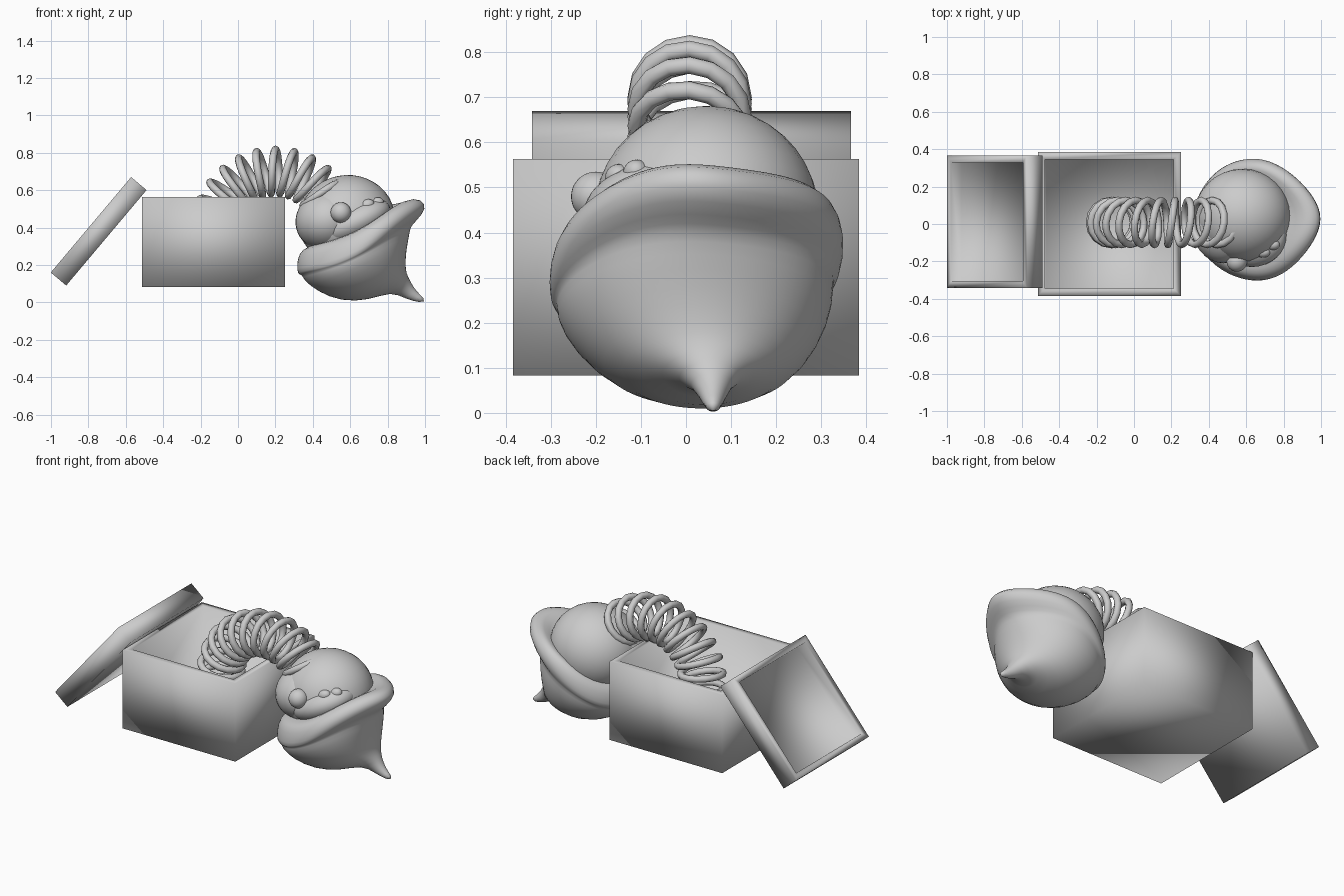
import bpy, bmesh, math
from mathutils import Vector

default = bpy.data.objects.get("Cube")
if default:
    bpy.data.objects.remove(default, do_unlink=True)

# One plain grey for everything
grey = bpy.data.materials.new("plain_grey")
grey.use_nodes = True
GREY = (0.6, 0.6, 0.6, 1)
grey.diffuse_color = GREY
grey.node_tree.nodes["Principled BSDF"].inputs["Base Color"].default_value = GREY


def finish(name, bm):
    """Turn a bmesh into a smooth grey object."""
    bmesh.ops.recalc_face_normals(bm, faces=bm.faces)
    mesh = bpy.data.meshes.new(name)
    bm.to_mesh(mesh)
    bm.free()
    mesh.materials.append(grey)
    for poly in mesh.polygons:
        poly.use_smooth = True
    obj = bpy.data.objects.new(name, mesh)
    bpy.context.collection.objects.link(obj)
    return obj


def tray(name, size, wall, depth, location, tilt=0):
    """Open box: inset the top face and sink it."""
    bm = bmesh.new()
    bmesh.ops.create_cube(bm, size=1)
    bmesh.ops.scale(bm, vec=size, verts=bm.verts)
    bm.normal_update()
    top = max(bm.faces, key=lambda f: f.normal.z)
    bmesh.ops.inset_region(bm, faces=[top], thickness=wall, use_even_offset=True)
    bmesh.ops.inset_region(bm, faces=[top], thickness=0.003, depth=-depth, use_even_offset=True)
    obj = finish(name, bm)
    obj.location = location
    obj.rotation_euler.y = tilt


def blob(name, center, radii, tilt=0):
    bm = bmesh.new()
    bmesh.ops.create_uvsphere(bm, u_segments=32, v_segments=20, radius=1)
    bmesh.ops.scale(bm, vec=radii, verts=bm.verts)
    obj = finish(name, bm)
    obj.location = center
    obj.rotation_euler.y = tilt


def loft(name, rings):
    """Skin a list of point rings and cap both ends."""
    bm = bmesh.new()
    loops = [[bm.verts.new(p) for p in ring] for ring in rings]
    n = len(loops[0])
    for a, b in zip(loops, loops[1:]):
        for i in range(n):
            j = (i + 1) % n
            bm.faces.new((a[i], a[j], b[j], b[i]))
    bm.faces.new(loops[0])
    bm.faces.new(loops[-1])
    return finish(name, bm)


# Box and its fallen lid
tray("box", (0.765, 0.768, 0.48), 0.038, 0.44, (-0.132, 0, 0.323))
tray("lid", (0.667, 0.707, 0.108), 0.036, 0.07, (-0.745, 0.012, 0.38), math.radians(-49.9))

# Spring: a coil swept up out of the box and over an arch
ARCH, RISE, COIL, WIRE = 0.32, 0.24, 0.118, 0.02
PITCH, STEPS, SIDES = 0.0743, 16, 8
ARCH_CENTER = Vector((0.2, 0.008, 0.38))


def spine(s):
    """Centre point and outward direction at length s along the spring."""
    angle = math.pi - max(0, s - RISE) / ARCH
    out = Vector((math.cos(angle), 0, math.sin(angle)))
    return ARCH_CENTER + out * ARCH - Vector((0, 0, max(0, RISE - s))), out


total = RISE + ARCH * math.radians(146)
count = int(total / PITCH * STEPS)
path = []
for k in range(count):
    center, out = spine(k * PITCH / STEPS)
    turn = math.tau * k / STEPS
    path.append(center + COIL * (out * math.cos(turn) + Vector((0, 1, 0)) * math.sin(turn)))
wire_rings = []
for k, p in enumerate(path):
    along = (path[min(k + 1, count - 1)] - path[max(k - 1, 0)]).normalized()
    center, _ = spine(k * PITCH / STEPS)
    u = (p - center).normalized()
    v = along.cross(u).normalized()
    wire_rings.append([p + WIRE * (u * math.cos(math.tau * i / SIDES) + v * math.sin(math.tau * i / SIDES))
                       for i in range(SIDES)])
loft("spring", wire_rings)

# Head, face and nose
blob("head", (0.58, 0.045, 0.44), (0.26, 0.25, 0.24), -0.2)
blob("muzzle", (0.48, -0.005, 0.44), (0.175, 0.205, 0.16), -0.4)
blob("brow", (0.63, -0.06, 0.43), (0.2, 0.17, 0.1), -0.45)
blob("nose", (0.55, -0.2, 0.48), (0.055, 0.055, 0.055))
for name, x, y, z in (("left_eye", 0.74, -0.11, 0.53), ("right_eye", 0.69, -0.15, 0.52)):
    blob(name, (x, y, z), (0.04, 0.03, 0.03), -0.4)

# Floppy hat: each ring has its left end, right end (x, z), half width, y centre, waviness
hat = [
    ((0.44, 0.31), (0.84, 0.49), 0.21, 0.03, 0.3),
    ((0.37, 0.29), (0.90, 0.56), 0.27, 0.025, 1),
    ((0.33, 0.26), (0.98, 0.56), 0.31, 0.025, 1),
    ((0.315, 0.20), (1.01, 0.51), 0.33, 0.025, 1),
    ((0.32, 0.14), (0.95, 0.44), 0.325, 0.02, 1),
    ((0.345, 0.145), (0.92, 0.41), 0.305, 0.02, 0.8),
    ((0.35, 0.115), (0.915, 0.36), 0.31, 0.02, 0.4),
    ((0.43, 0.055), (0.90, 0.28), 0.28, 0.02, 0),
    ((0.55, 0.005), (0.895, 0.20), 0.215, 0.03, 0),
    ((0.70, 0.01), (0.90, 0.155), 0.14, 0.04, 0),
    ((0.82, 0.06), (0.92, 0.115), 0.06, 0.055, 0),
    ((0.89, 0.02), (0.95, 0.06), 0.03, 0.06, 0),
    ((0.985, -0.005), (1.005, 0.015), 0.014, 0.06, 0),
]
SEGMENTS = 40
hat_rings = []
for left, right, half, y, wave in hat:
    a, b = Vector((left[0], y, left[1])), Vector((right[0], y, right[1]))
    mid, reach = (a + b) / 2, (b - a) / 2
    ring = []
    for i in range(SEGMENTS):
        t = math.tau * i / SEGMENTS
        pinch = 1 - 0.25 * wave * max(0, math.cos(t)) ** 2
        p = mid + reach * math.cos(t) + Vector((0, half * pinch * math.sin(t), 0))
        ripple = wave * (0.025 * math.sin(t) - 0.014 * math.sin(3 * t + 0.5))
        ring.append(p + Vector((-0.4, 0, 0.9)) * ripple)
    hat_rings.append(ring)
cap = loft("hat", hat_rings)
smooth = cap.modifiers.new("soften", "SUBSURF")
smooth.levels = smooth.render_levels = 1
